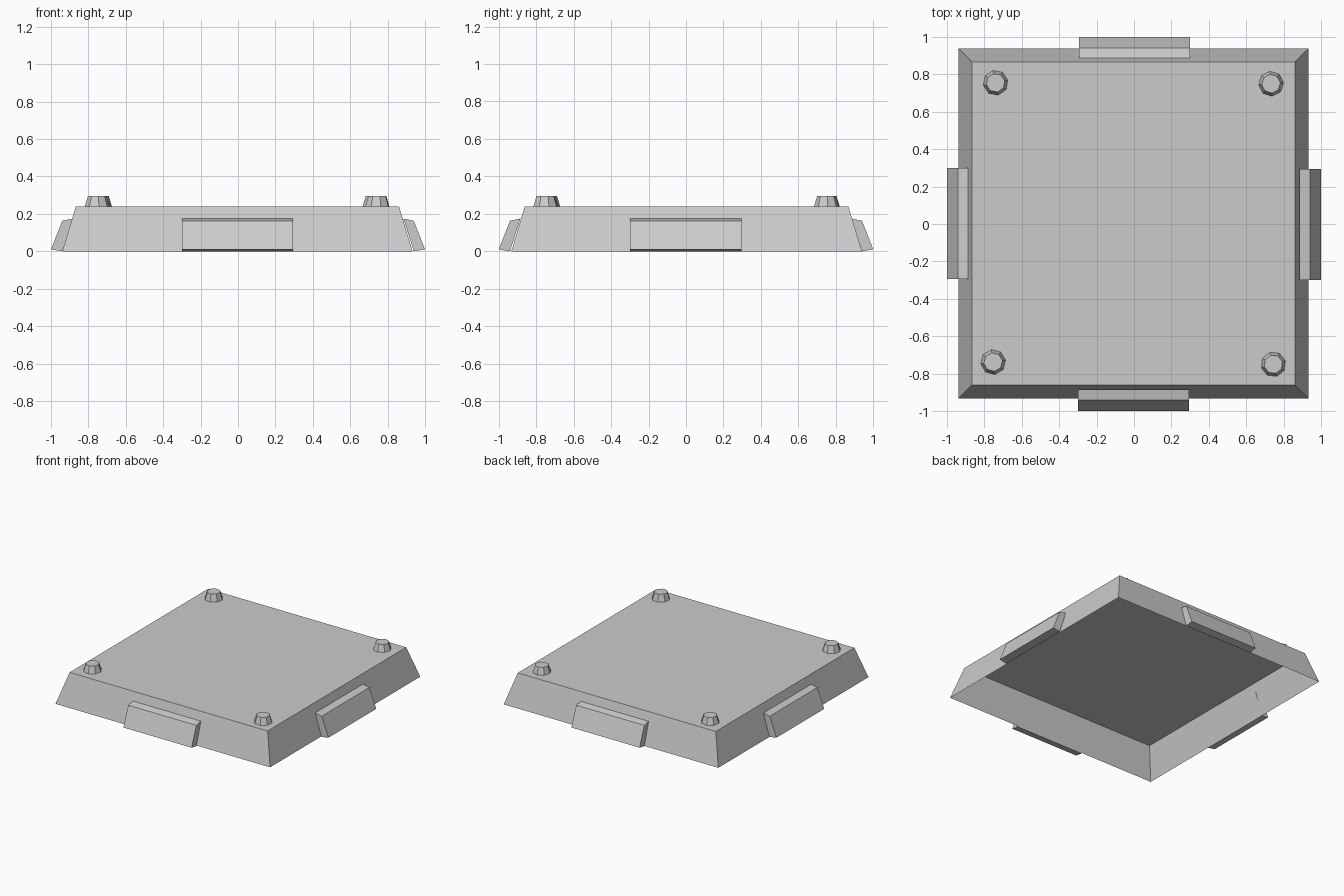
import bpy
import bmesh
from math import pi, radians
from mathutils import Matrix, Vector

cube = bpy.data.objects.get("Cube")
if cube:
    bpy.data.objects.remove(cube, do_unlink=True)

grey = bpy.data.materials.new("plain_grey")
grey.use_nodes = True
GREY = (0.6, 0.6, 0.6, 1)
grey.diffuse_color = GREY
grey.node_tree.nodes["Principled BSDF"].inputs["Base Color"].default_value = GREY


def finish(bm, name):
    """Turn a bmesh into a flat-shaded grey object."""
    mesh = bpy.data.meshes.new(name)
    bm.to_mesh(mesh)
    bm.free()
    mesh.materials.append(grey)
    obj = bpy.data.objects.new(name, mesh)
    bpy.context.collection.objects.link(obj)
    return obj


# Sloping tray: a tapered box left open underneath
RIM, TOP, HEIGHT = 0.936, 0.864, 0.24
SHIFT = Vector((-0.003, 0.003, 0))
bm = bmesh.new()
bmesh.ops.create_cube(bm, size=2)
for v in bm.verts:
    half = TOP if v.co.z > 0 else RIM
    v.co = Vector((v.co.x * half, v.co.y * half, HEIGHT if v.co.z > 0 else 0)) + SHIFT
bottom = [f for f in bm.faces if f.normal.z < -0.9]
bmesh.ops.delete(bm, geom=bottom, context='FACES_ONLY')
finish(bm, "tray_shell")

# Slanted pad on the middle of each side: one section extruded along the wall
SECTION = [(-1.0, 0.01), (-0.94, 0.163), (-0.884, 0.175), (-0.94, 0.0)]
for i, side in enumerate(("front", "left", "back", "right")):
    bm = bmesh.new()
    face = bm.faces.new([bm.verts.new((-0.3, y, z)) for y, z in SECTION])
    ext = bmesh.ops.extrude_face_region(bm, geom=[face])
    moved = [g for g in ext["geom"] if isinstance(g, bmesh.types.BMVert)]
    bmesh.ops.translate(bm, verts=moved, vec=(0.595, 0, 0))
    bmesh.ops.recalc_face_normals(bm, faces=bm.faces)
    bm.transform(Matrix.Rotation(i * pi / 2, 4, 'Z'))
    finish(bm, side + "_pad")

# Tapered eight-sided stud near each corner, each turned a little
STUDS = {
    "back_right_stud": (-0.74, 0.755, 12),
    "back_left_stud": (0.733, 0.75, 5),
    "front_right_stud": (-0.753, -0.738, 8),
    "front_left_stud": (0.745, -0.75, 16),
}
for name, (x, y, turn) in STUDS.items():
    bm = bmesh.new()
    bmesh.ops.create_cone(bm, cap_ends=True, segments=8, radius1=0.067,
                          radius2=0.05, depth=0.055)
    bm.transform(Matrix.Translation((x, y, HEIGHT + 0.0275))
                 @ Matrix.Rotation(radians(turn), 4, 'Z'))
    base = [f for f in bm.faces if f.normal.z < -0.9]
    bmesh.ops.delete(bm, geom=base, context='FACES_ONLY')
    finish(bm, name)
